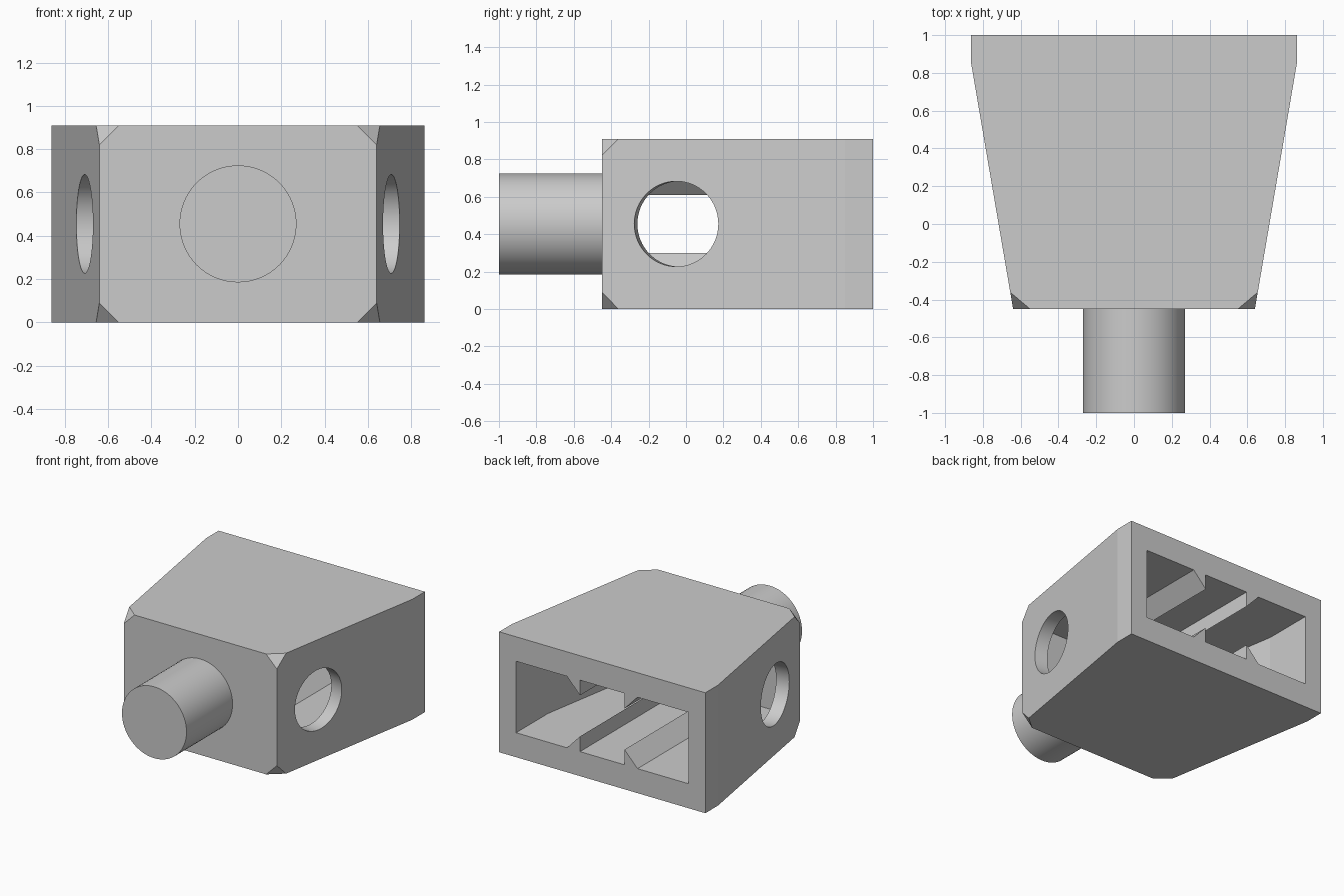
import bpy, bmesh, math
from mathutils import Matrix

cube = bpy.data.objects.get("Cube")
if cube:
    bpy.data.objects.remove(cube, do_unlink=True)

grey = bpy.data.materials.new("plain grey")
grey.use_nodes = True
colour = (0.6, 0.6, 0.6, 1)
grey.diffuse_color = colour
grey.node_tree.nodes["Principled BSDF"].inputs["Base Color"].default_value = colour

HEIGHT = 0.91
MID = HEIGHT / 2


def make_object(name, bm):
    bmesh.ops.recalc_face_normals(bm, faces=bm.faces)
    mesh = bpy.data.meshes.new(name)
    bm.to_mesh(mesh)
    bm.free()
    mesh.materials.append(grey)
    obj = bpy.data.objects.new(name, mesh)
    bpy.context.collection.objects.link(obj)
    return obj


def prism(points, offset):
    """Extrude a closed outline of 3D points along an offset."""
    bm = bmesh.new()
    face = bm.faces.new([bm.verts.new(p) for p in points])
    extruded = bmesh.ops.extrude_face_region(bm, geom=[face])["geom"]
    verts = [v for v in extruded if isinstance(v, bmesh.types.BMVert)]
    bmesh.ops.translate(bm, vec=offset, verts=verts)
    return bm


def tapered_block(half_outline, bottom, top):
    """Block from the +x half of a plan outline, mirrored in x."""
    outline = half_outline + [(-x, y) for x, y in reversed(half_outline)]
    return prism([(x, y, bottom) for x, y in outline], (0, 0, top - bottom))


def cylinder(radius, depth, matrix):
    bm = bmesh.new()
    bmesh.ops.create_cone(bm, cap_ends=True, segments=64, radius1=radius,
                          radius2=radius, depth=depth, matrix=matrix)
    return bm


def cut(target, cutter):
    cutter.hide_render = True
    mod = target.modifiers.new("cut", 'BOOLEAN')
    mod.operation = 'DIFFERENCE'
    mod.solver = 'EXACT'
    mod.object = cutter
    bpy.context.view_layer.objects.active = target
    bpy.ops.object.modifier_apply(modifier=mod.name)
    bpy.data.objects.remove(cutter, do_unlink=True)


def shade(obj):
    bpy.ops.object.select_all(action='DESELECT')
    obj.select_set(True)
    bpy.context.view_layer.objects.active = obj
    bpy.ops.object.shade_smooth_by_angle(angle=math.radians(8))


# Tapered body with its four front corners clipped
bm = tapered_block([(0.64, -0.45), (0.862, 0.85), (0.862, 1)], 0, HEIGHT)
bmesh.ops.bevel(bm, geom=[v for v in bm.verts if v.co.y < -0.4], offset=0.09,
                segments=1, affect='VERTICES')
body = make_object("body", bm)

# Cavity open at the back, its floor and ceiling left with sawtooth ribs
FLOOR, RIB = 0.185, 0.115
cavity = make_object("cavity_cutter", tapered_block(
    [(0.563, -0.31), (0.72, 0.62), (0.72, 1.1)], FLOOR, HEIGHT - FLOOR))
for side in (1, -1):
    for up in (1, -1):
        def at(x, h):
            return (side * x, -0.5, MID + up * (h - MID))
        base = FLOOR - 0.05
        rib = [at(0.186, base), at(0.186, FLOOR + RIB),
               at(0.295, FLOOR), at(0.295, base)]
        cut(cavity, make_object("rib_cutter", prism(rib, (0, 2, 0))))
cut(body, cavity)

# Round holes square to the sloping side walls
slope = math.atan2(0.222, 1.3)
for side in (1, -1):
    matrix = (Matrix.Translation((side * 0.708, -0.052, MID))
              @ Matrix.Rotation(-side * slope, 4, 'Z')
              @ Matrix.Rotation(math.pi / 2, 4, 'Y'))
    cut(body, make_object("hole_cutter", cylinder(0.228, 0.4, matrix)))
shade(body)

# Round pin on the front
pin = make_object("front_pin", cylinder(
    0.27, 0.56, Matrix.Translation((0, -0.72, MID))
    @ Matrix.Rotation(math.pi / 2, 4, 'X')))
shade(pin)
